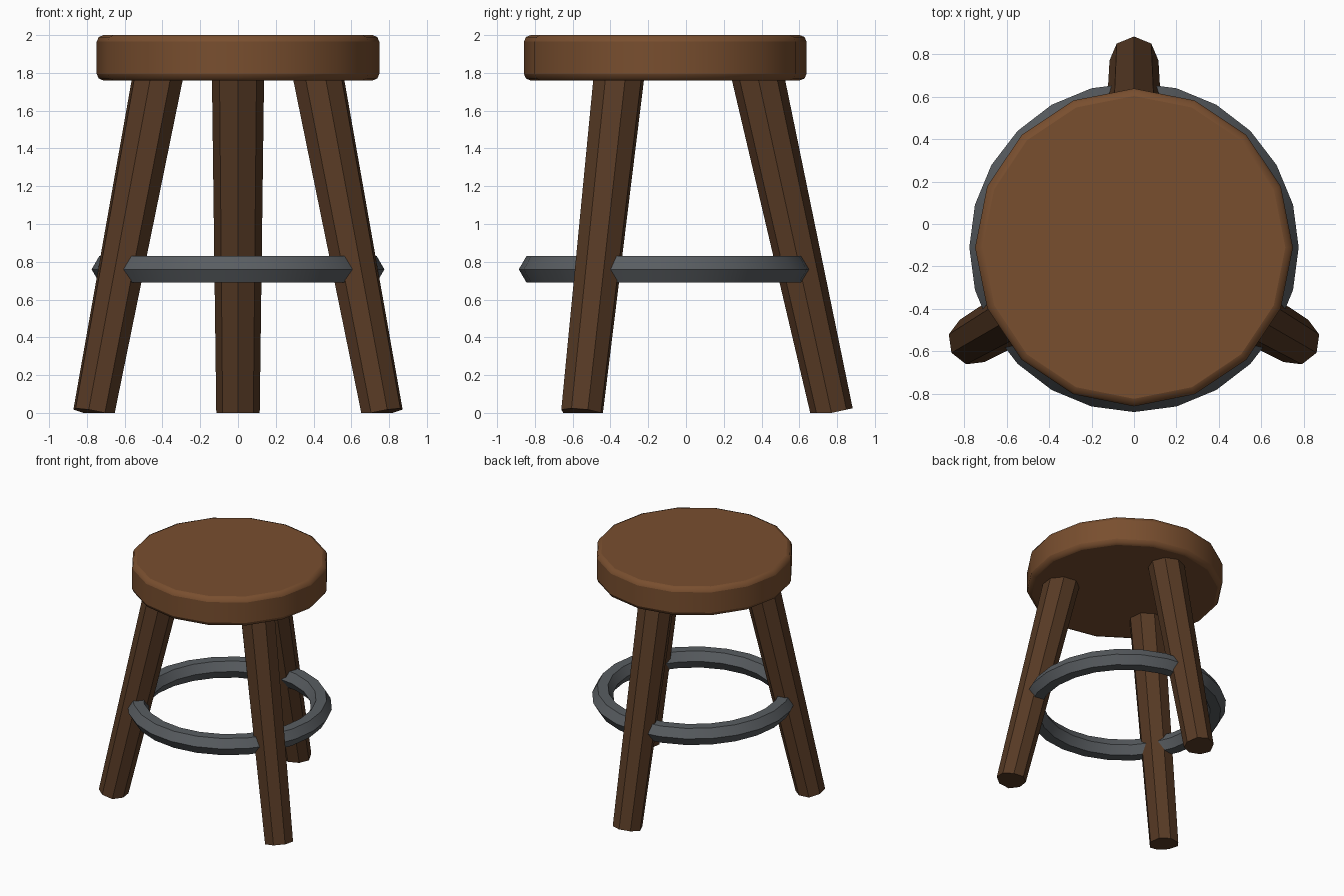
import bpy, bmesh
from math import radians, sin, cos
from mathutils import Vector

if "Cube" in bpy.data.objects:
    bpy.data.objects.remove(bpy.data.objects["Cube"])

CY = -0.11  # the stool axis sits slightly forward of the origin


def paint(obj, name, color):
    mat = bpy.data.materials.get(name) or bpy.data.materials.new(name)
    mat.diffuse_color = (*color, 1)
    mat.use_nodes = True
    mat.node_tree.nodes["Principled BSDF"].inputs["Base Color"].default_value = mat.diffuse_color
    obj.data.materials.append(mat)


def smooth(obj):
    bpy.ops.object.select_all(action='DESELECT')
    obj.select_set(True)
    bpy.context.view_layer.objects.active = obj
    bpy.ops.object.shade_smooth_by_angle(angle=radians(31))


# Seat: sixteen-sided disc with an eased rim
bpy.ops.mesh.primitive_cylinder_add(vertices=16, radius=0.748, depth=0.24, location=(0, CY, 1.88))
seat = bpy.context.object
seat.name = "seat"
bevel = seat.modifiers.new("rim", 'BEVEL')
bevel.width = 0.035
bevel.segments = 2
bevel.limit_method = 'ANGLE'
bevel.angle_limit = radians(40)
paint(seat, "seat_wood", (0.19, 0.077, 0.028))
smooth(seat)


# Legs: splayed, tapered octagons with feet trimmed at the floor
def leg(name, degrees):
    out = Vector((cos(radians(degrees)), sin(radians(degrees)), 0))
    axis_base = Vector((0, CY, 0))
    foot = axis_base + out * 0.88
    top = axis_base + out * 0.475 + Vector((0, 0, 1.85))
    up = (top - foot).normalized()
    side = Vector((0, 0, 1)).cross(out)
    ahead = side.cross(up)
    bm = bmesh.new()
    rings = []
    for center, r in ((foot, 0.115), (top, 0.139)):
        ring = []
        for i in range(8):
            a = radians(45 * i)
            p = center + (ahead * cos(a) + side * sin(a)) * r
            p.z = max(p.z, 0)
            ring.append(bm.verts.new(p))
        rings.append(ring)
    low, high = rings
    for i in range(8):
        j = (i + 1) % 8
        bm.faces.new((low[i], low[j], high[j], high[i]))
    bm.faces.new(low)
    bm.faces.new(high)
    bmesh.ops.recalc_face_normals(bm, faces=bm.faces)
    mesh = bpy.data.meshes.new(name)
    bm.to_mesh(mesh)
    bm.free()
    obj = bpy.data.objects.new(name, mesh)
    bpy.context.collection.objects.link(obj)
    paint(obj, "leg_wood", (0.095, 0.042, 0.018))


for leg_name, angle in (("back_leg", 90), ("front_left_leg", 210), ("front_right_leg", 330)):
    leg(leg_name, angle)

# Foot ring: metal hoop with a hexagonal section, running through the legs
bpy.ops.mesh.primitive_torus_add(major_segments=24, minor_segments=6, major_radius=0.695,
                                 minor_radius=0.08, location=(0, CY, 0.76))
hoop = bpy.context.object
hoop.name = "foot_ring"
paint(hoop, "dark_metal", (0.1, 0.11, 0.12))
smooth(hoop)
